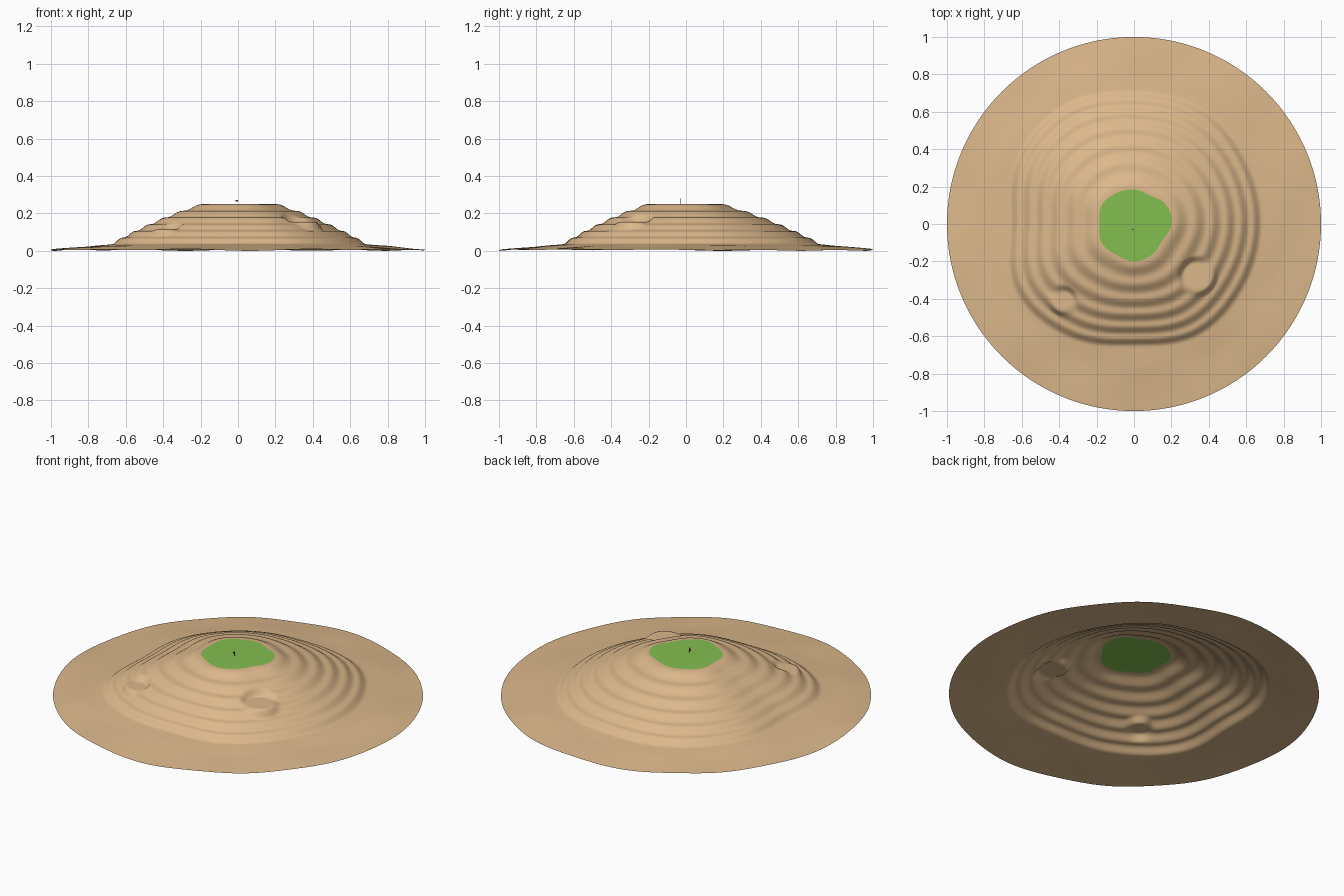
import bpy, bmesh, math
from mathutils import Vector

cube = bpy.data.objects.get("Cube")
if cube:
    bpy.data.objects.remove(cube)


def material(name, color):
    m = bpy.data.materials.new(name)
    m.use_nodes = True
    m.diffuse_color = (*color, 1)
    m.node_tree.nodes["Principled BSDF"].inputs["Base Color"].default_value = (*color, 1)
    return m


sand = material("sand", (0.72, 0.48, 0.26))
grass = material("grass", (0.23, 0.52, 0.08))
red = material("dark red", (0.3, 0.03, 0.06))

# Outline radii every 30 degrees, counter-clockwise from +x
TOP = [.20, .20, .175, .185, .19, .20, .185, .20, .19, .20, .19, .175]
FOOT = [.69, .70, .73, .72, .75, .73, .67, .74, .71, .66, .70, .69]
# Level platforms cut into the slope: x, y, radius, height
PLATFORMS = [(.34, -.28, .075, .155), (-.38, -.41, .05, .115)]
SEGMENTS, STEPS = 192, 6
TOP_Z, FOOT_Z, RIM_Z = .25, .035, .005


def smooth(t):
    t = min(max(t, 0), 1)
    return t * t * (3 - 2 * t)


def outline(radii, angle):
    """Smooth closed curve through the radii."""
    f = angle / math.tau * len(radii)
    i, t = int(f), f - int(f)
    a, b, c, d = (radii[(i + k) % len(radii)] for k in (-1, 0, 1, 2))
    return b + t * (c - a + t * (2 * a - 5 * b + 4 * c - d + t * (3 * (b - c) + d - a))) / 2


def slope_height(t):
    """Terraced hillside, t runs from plateau edge to foot."""
    h = (1 - t) + .3 * t * (1 - t)
    q = h * STEPS
    h = (q - .8 * math.sin(math.tau * q) / math.tau) / STEPS
    return FOOT_Z + (TOP_Z - FOOT_Z) * h


def level(x, y, z):
    for px, py, r, pz in PLATFORMS:
        z = pz + (z - pz) * smooth((math.hypot(x - px, y - py) - r) / .035)
    return z


def surface(s, angle):
    """Point of the ground: s 0-1 plateau, 1-2 hillside, 2-3 plain."""
    top, foot = outline(TOP, angle), outline(FOOT, angle)
    if s <= 1:
        r, z = top * s, TOP_Z
    elif s <= 2:
        t = s - 1
        r, z = top + (foot - top) * t, slope_height(t)
    else:
        t = s - 2
        r, z = foot + (1 - foot) * t, FOOT_Z + (RIM_Z - FOOT_Z) * t
    x, y = r * math.cos(angle), r * math.sin(angle)
    if s > 2:
        z += .005 * math.sin(9 * x + 1) * math.sin(8 * y) * smooth(2 * (s - 2))
    return Vector((x, y, max(level(x, y, z), 0)))


# Ground: one open sheet of rings
bm = bmesh.new()
ring_s = [i / 4 for i in range(1, 5)] + [1 + i / 80 for i in range(1, 81)] + [2 + i / 16 for i in range(1, 17)]
rings = [[bm.verts.new(surface(s, math.tau * k / SEGMENTS)) for k in range(SEGMENTS)] for s in ring_s]
centre = bm.verts.new((0, 0, TOP_Z))
for k in range(SEGMENTS):
    n = (k + 1) % SEGMENTS
    bm.faces.new((centre, rings[0][k], rings[0][n])).material_index = 1
    for j in range(len(rings) - 1):
        face = bm.faces.new((rings[j][k], rings[j + 1][k], rings[j + 1][n], rings[j][n]))
        face.material_index = 1 if ring_s[j + 1] <= 1 else 0
        face.smooth = True
mesh = bpy.data.meshes.new("terraced_hill")
bm.to_mesh(mesh)
bm.free()
mesh.materials.append(sand)
mesh.materials.append(grass)
bpy.context.collection.objects.link(bpy.data.objects.new("terraced_hill", mesh))

# Tiny marker flag on the plateau
bpy.ops.mesh.primitive_cylinder_add(vertices=8, radius=.001, depth=.03, location=(0, -.03, TOP_Z + .015))
pole = bpy.context.object
pole.name = "marker_pole"
pole.data.materials.append(red)
bpy.ops.mesh.primitive_cube_add(size=1, location=(-.006, -.03, TOP_Z + .018))
flag = bpy.context.object
flag.name = "marker_flag"
flag.scale = (.014, .0015, .01)
flag.data.materials.append(red)
